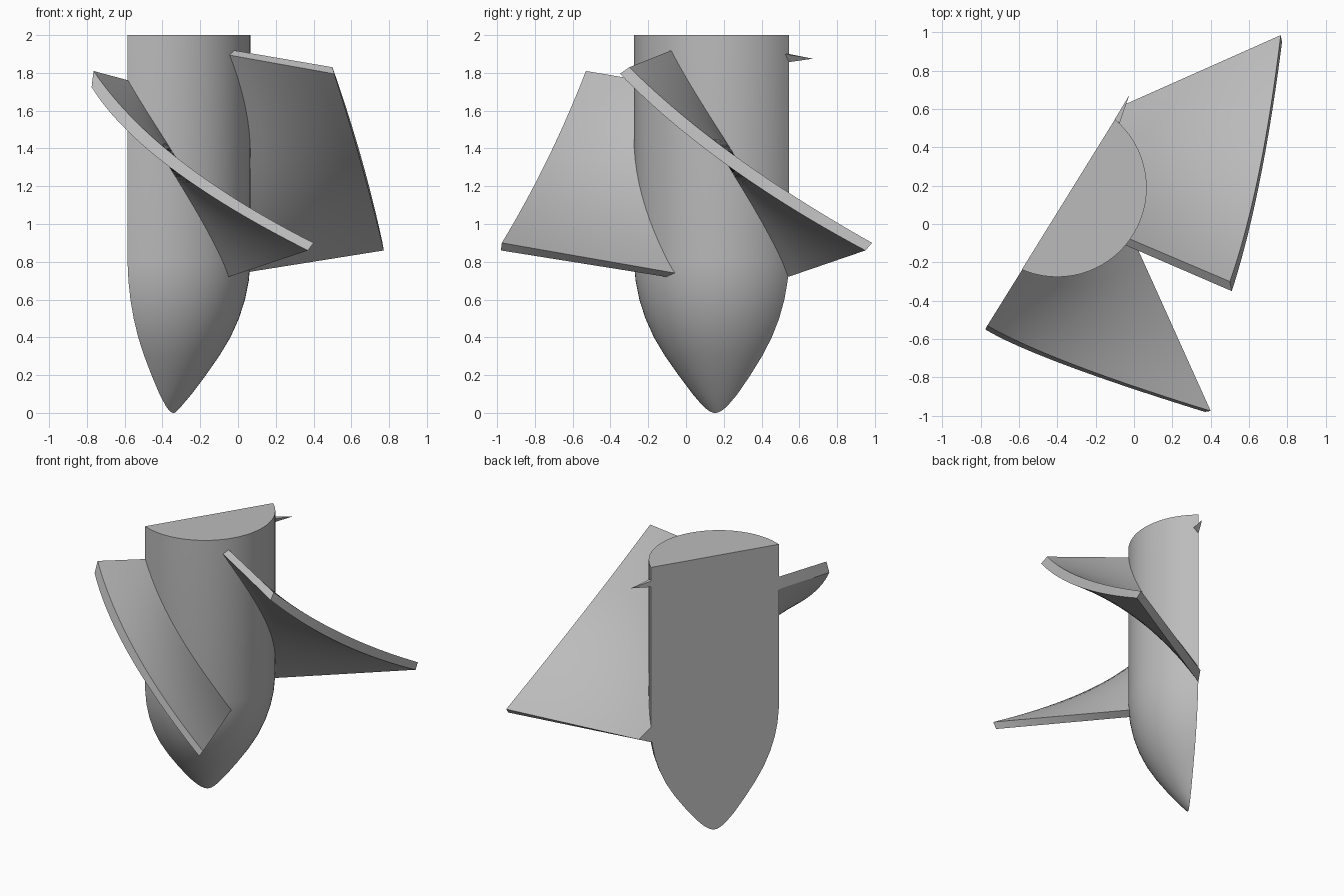
import bpy, bmesh, math
from mathutils import Vector

if "Cube" in bpy.data.objects:
    bpy.data.objects.remove(bpy.data.objects["Cube"], do_unlink=True)

AXIS = Vector((-0.40, 0.19, 0))       # hub axis
CUT_N = Vector((0.85, -0.527, 0)).normalized()
CUT_P = AXIS + CUT_N * 0.068          # flat section plane
HUB_R = 0.466

grey = bpy.data.materials.new("plain_grey")
grey.use_nodes = True
grey.diffuse_color = (0.5, 0.5, 0.5, 1)
grey.node_tree.nodes["Principled BSDF"].inputs["Base Color"].default_value = (0.5, 0.5, 0.5, 1)


def finish(bm, name, cut=True):
    """Trim at the section plane, cap, and turn into a shaded object."""
    bmesh.ops.remove_doubles(bm, verts=bm.verts, dist=1e-5)
    if cut:
        geom = bm.verts[:] + bm.edges[:] + bm.faces[:]
        bmesh.ops.bisect_plane(bm, geom=geom, plane_co=CUT_P, plane_no=CUT_N, clear_inner=True)
        rim = [e for e in bm.edges if e.is_boundary]
        if rim:
            bmesh.ops.holes_fill(bm, edges=rim, sides=0)
    bmesh.ops.recalc_face_normals(bm, faces=bm.faces)
    mesh = bpy.data.meshes.new(name)
    bm.to_mesh(mesh)
    bm.free()
    mesh.materials.append(grey)
    ob = bpy.data.objects.new(name, mesh)
    bpy.context.collection.objects.link(ob)
    bpy.ops.object.select_all(action="DESELECT")
    ob.select_set(True)
    bpy.context.view_layer.objects.active = ob
    bpy.ops.object.shade_smooth_by_angle(angle=math.radians(30))
    return ob


def through(pts, t):
    """Smooth curve through three points at t = 0, 0.5, 1."""
    a, b, c = (Vector(p) for p in pts)
    return a * (2*t - 1) * (t - 1) + b * 4 * t * (1 - t) + c * t * (2*t - 1)


def blade(name, turn, inner_up, outer_up, inner_low, outer_low, steps=28, across=8):
    """Twisted plate: inner edges are (angle, height) on the hub, outer edges are points."""
    bm = bmesh.new()

    def root(pts, t):
        ang, z = through(pts, t)
        a = math.radians(ang + turn)
        return AXIS + Vector((math.cos(a) * 0.458, math.sin(a) * 0.458, z))

    rings = []
    for i in range(steps + 1):
        t = i / steps
        ui, uo = root(inner_up, t), through(outer_up, t)
        li, lo = root(inner_low, t), through(outer_low, t)
        row = [ui.lerp(uo, k / across) for k in range(across + 1)]
        row += [lo.lerp(li, k / across) for k in range(across + 1)]
        rings.append([bm.verts.new(p) for p in row])
    n = len(rings[0])
    for r0, r1 in zip(rings, rings[1:]):
        for k in range(n):
            bm.faces.new((r0[k], r0[(k + 1) % n], r1[(k + 1) % n], r1[k]))
    for ring in (rings[0], rings[-1]):
        for k in range(across):
            bm.faces.new((ring[k], ring[k + 1], ring[n - 2 - k], ring[n - 1 - k]))
    return finish(bm, name)


# Hub: revolved bullet profile with a flat section face
profile = [(0, -0.04), (0.068, 0), (0.1, 0.035), (0.155, 0.1), (0.23, 0.2), (0.3, 0.3),
           (0.36, 0.4), (0.405, 0.5), (0.437, 0.6), (0.457, 0.7), (HUB_R, 0.8),
           (HUB_R, 2), (0, 2)]
bm = bmesh.new()
vs = [bm.verts.new(AXIS + Vector((r, 0, z))) for r, z in profile]
es = [bm.edges.new(pair) for pair in zip(vs, vs[1:])]
bmesh.ops.spin(bm, geom=vs + es, cent=AXIS, axis=(0, 0, 1), angle=math.tau, steps=72)
finish(bm, "hub")

# Left blade
blade("left_blade", 0,
      [(-35.5, 1.92), (10, 1.345), (57.5, 0.74)],
      [(0.50, -0.30, 1.83), (0.65, 0.26, 1.36), (0.765, 0.985, 0.90)],
      [(-40.5, 1.895), (4, 1.31), (50, 0.72)],
      [(0.51, -0.35, 1.795), (0.655, 0.22, 1.31), (0.772, 0.95, 0.86)])

# Front blade, shorter where the section plane trims it
blade("front_blade", -90,
      [(-23, 1.76), (10, 1.34), (57.5, 0.74)],
      [(-0.765, -0.53, 1.81), (-0.31, -0.735, 1.34), (0.40, -0.975, 0.90)],
      [(-23, 1.67), (4, 1.31), (50, 0.72)],
      [(-0.775, -0.55, 1.725), (-0.36, -0.735, 1.30), (0.37, -0.98, 0.86)])

# Small leftover sliver of a third blade
bm = bmesh.new()
tip = [bm.verts.new(p) for p in ((-0.025, 0.672, 1.875), (-0.1, 0.546, 1.9),
                                 (-0.1, 0.546, 1.857), (-0.075, 0.525, 1.9))]
for tri in ((0, 1, 2), (0, 2, 3), (0, 3, 1), (1, 3, 2)):
    bm.faces.new([tip[i] for i in tri])
finish(bm, "blade_sliver", cut=False)
